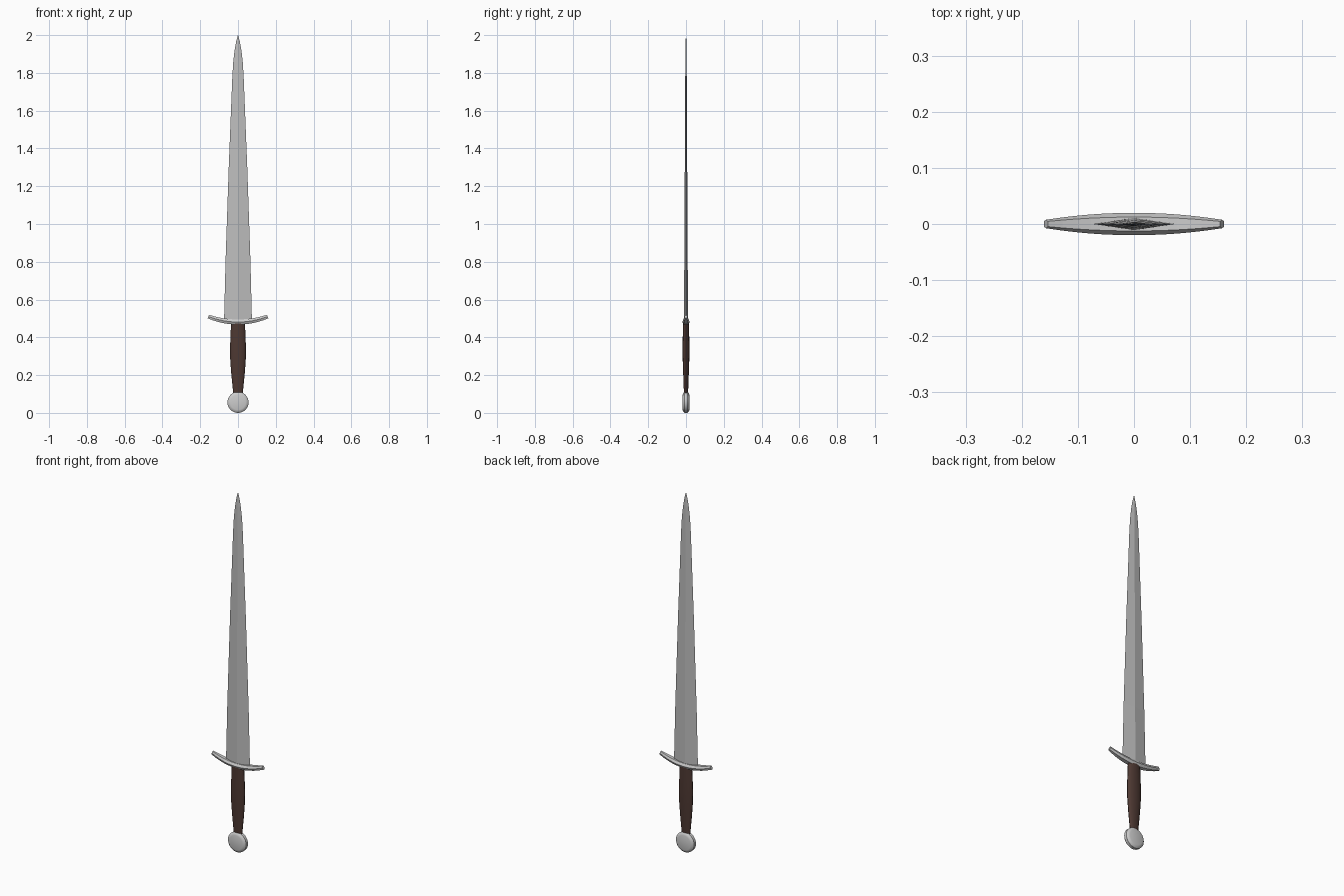
import bpy, bmesh, math

if "Cube" in bpy.data.objects:
    bpy.data.objects.remove(bpy.data.objects["Cube"])

def material(name, rgb):
    m = bpy.data.materials.new(name)
    m.diffuse_color = (*rgb, 1)
    m.use_nodes = True
    m.node_tree.nodes["Principled BSDF"].inputs["Base Color"].default_value = m.diffuse_color
    return m

STEEL = material("steel", (0.52, 0.52, 0.52))
BRIGHT = material("bright steel", (0.60, 0.60, 0.60))
LEATHER = material("brown leather", (0.075, 0.04, 0.032))

def loft(name, rings, mat, smooth=None):
    """Skin a list of equal-length point rings and cap both ends."""
    bm = bmesh.new()
    vs = [[bm.verts.new(p) for p in r] for r in rings]
    n = len(vs[0])
    for a, b in zip(vs, vs[1:]):
        for i in range(n):
            j = (i + 1) % n
            bm.faces.new((a[i], a[j], b[j], b[i]))
    bm.faces.new(vs[0][::-1])
    bm.faces.new(vs[-1])
    bmesh.ops.remove_doubles(bm, verts=bm.verts, dist=1e-6)
    bmesh.ops.recalc_face_normals(bm, faces=bm.faces)
    me = bpy.data.meshes.new(name)
    bm.to_mesh(me)
    bm.free()
    me.materials.append(mat)
    ob = bpy.data.objects.new(name, me)
    bpy.context.collection.objects.link(ob)
    if smooth:
        bpy.ops.object.select_all(action='DESELECT')
        ob.select_set(True)
        bpy.context.view_layer.objects.active = ob
        bpy.ops.object.shade_smooth_by_angle(angle=math.radians(smooth))
    return ob

def ellipse(rx, ry, z, n=16):
    return [(rx * math.cos(2 * math.pi * i / n), ry * math.sin(2 * math.pi * i / n), z)
            for i in range(n)]

# Blade: diamond section tapering to a pointed tip (z, half width, half depth)
blade = [(0.475, 0.074, 0.011), (0.8, 0.066, 0.009), (1.3, 0.049, 0.0065),
         (1.78, 0.030, 0.004), (1.86, 0.025, 0.0035), (1.92, 0.018, 0.003),
         (1.965, 0.010, 0.002), (1.99, 0.0035, 0.001), (2.0, 0.0004, 0.0004)]
loft("blade", [[(w, 0, z), (0, d, z), (-w, 0, z), (0, -d, z)] for z, w, d in blade], STEEL)

# Crossguard: hexagonal section swept along an upturned arc
rings = []
for i in range(13):
    t = -1 + i / 6
    x, z = 0.157 * t, 0.481 + 0.029 * t * t
    slope = math.atan(2 * 0.029 * t / 0.157)
    h = 0.0135 - 0.0035 * t * t
    d = 0.020 - 0.0125 * t * t
    rings.append([(x - v * h * math.sin(slope) , u * d, z + v * h * math.cos(slope))
                  for u, v in ((0.62, 1), (1, 0), (0.62, -1), (-0.62, -1), (-1, 0), (-0.62, 1))])
loft("crossguard", rings, BRIGHT)

# Grip: oval, swelling at the middle
grip = [(0.10, 0.025, 0.011), (0.15, 0.030, 0.0125), (0.21, 0.036, 0.015),
        (0.28, 0.041, 0.0175), (0.35, 0.042, 0.018), (0.42, 0.039, 0.017), (0.478, 0.037, 0.016)]
loft("grip", [ellipse(w, d, z) for z, w, d in grip], LEATHER, 40)

# Pommel: disc with a rounded rim, facing front and back
disc = [(-0.018, 0.040), (-0.015, 0.049), (-0.008, 0.056),
        (0.008, 0.056), (0.015, 0.049), (0.018, 0.040)]
pommel = [[(x, y, z + 0.056) for x, z, _ in ellipse(r, r, 0, 32)] for y, r in disc]
loft("pommel", pommel, BRIGHT, 40)
